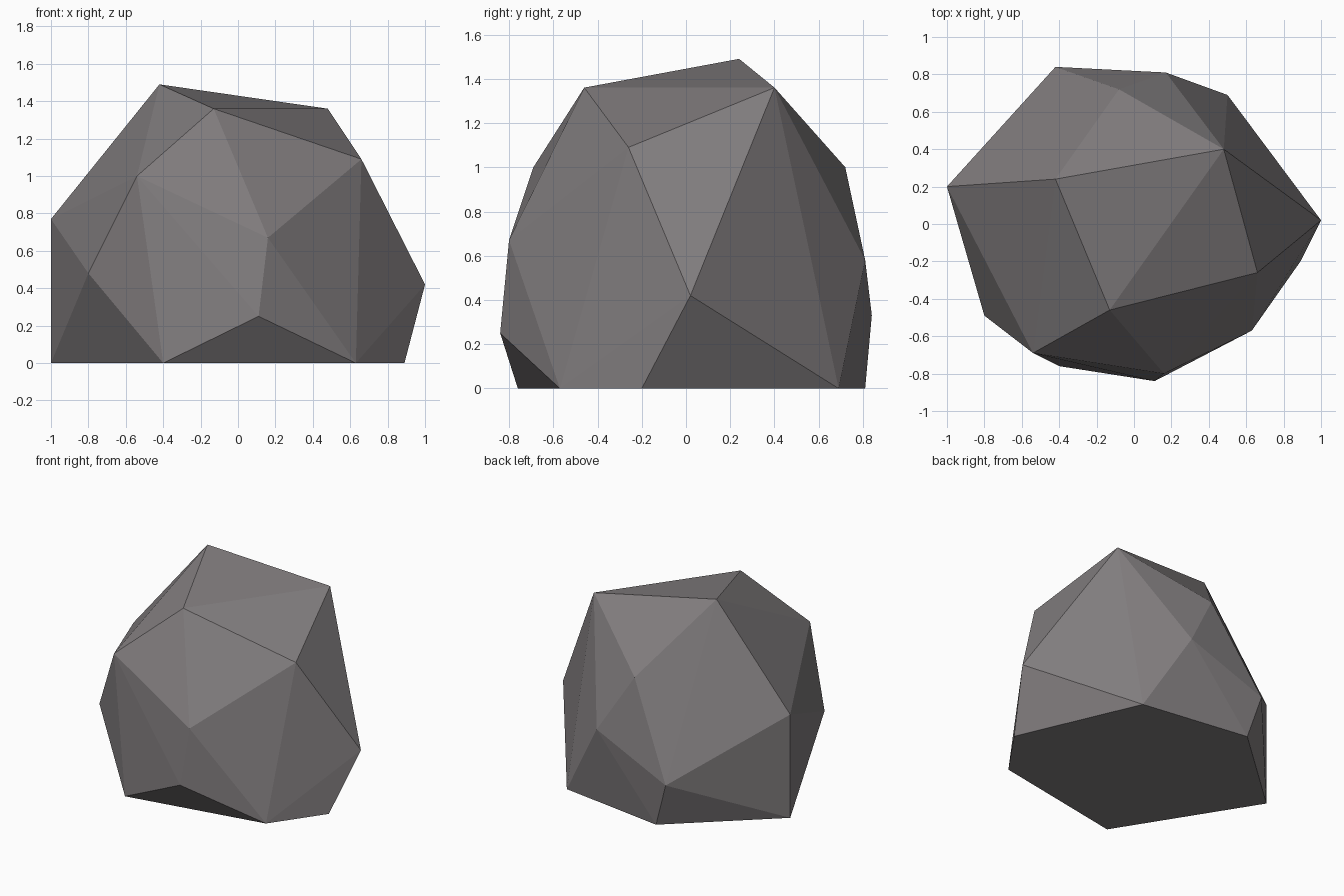
import bpy
import bmesh

# Remove the default cube only
default_cube = bpy.data.objects.get("Cube")
if default_cube:
    bpy.data.objects.remove(default_cube, do_unlink=True)


def make_material(name, colour):
    material = bpy.data.materials.new(name)
    material.use_nodes = True
    material.diffuse_color = colour
    material.node_tree.nodes["Principled BSDF"].inputs["Base Color"].default_value = colour
    return material


# Corner points of the boulder, grouped by height
base_corners = [(.89, -.2, 0), (.63, -.57, 0), (-.4, -.76, 0),
                (-1, .2, 0), (-.32, .81, 0), (.5, .69, 0)]
lower_corners = [(.11, -.84, .25), (-.42, .84, .33), (1, .02, .42),
                 (-.8, -.49, .48), (.17, .81, .58)]
upper_corners = [(.16, -.8, .67), (-1, .2, .77), (-.54, -.69, 1),
                 (-.08, .72, 1), (.66, -.26, 1.09)]
crown_corners = [(-.13, -.46, 1.36), (.48, .4, 1.36), (-.42, .24, 1.49)]


def build_boulder(name, corners, material):
    """Wrap the corner points in a faceted convex skin."""
    mesh = bpy.data.meshes.new(name)
    bm = bmesh.new()
    for corner in corners:
        bm.verts.new(corner)
    bmesh.ops.convex_hull(bm, input=bm.verts[:])
    # Merge the flat base into a single face
    base_edges = [edge for edge in bm.edges
                  if len(edge.link_faces) == 2
                  and all(face.normal.z < -.99 for face in edge.link_faces)]
    bmesh.ops.dissolve_edges(bm, edges=base_edges, use_verts=False)
    bmesh.ops.recalc_face_normals(bm, faces=bm.faces[:])
    for face in bm.faces:
        face.smooth = False
    bm.to_mesh(mesh)
    bm.free()
    mesh.materials.append(material)
    boulder = bpy.data.objects.new(name, mesh)
    bpy.context.scene.collection.objects.link(boulder)
    return boulder


stone_grey = make_material("stone grey", (.22, .205, .21, 1))
build_boulder("boulder", base_corners + lower_corners + upper_corners + crown_corners,
              stone_grey)
